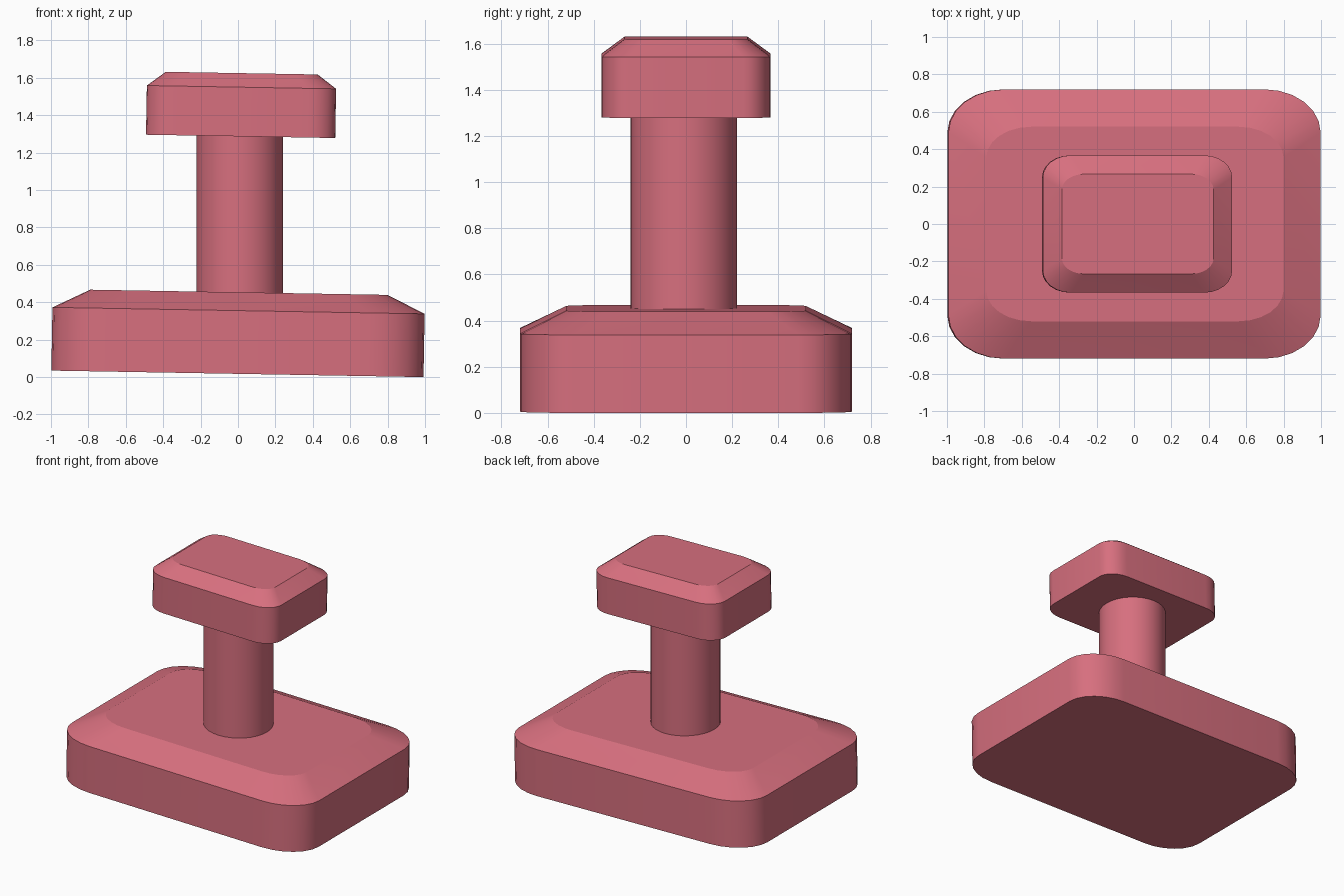
import bpy, bmesh, math

if "Cube" in bpy.data.objects:
    bpy.data.objects.remove(bpy.data.objects["Cube"])

mat = bpy.data.materials.new("rose")
mat.diffuse_color = (0.68, 0.16, 0.21, 1)
mat.use_nodes = True
mat.node_tree.nodes["Principled BSDF"].inputs["Base Color"].default_value = mat.diffuse_color


def finish(obj):
    obj.data.materials.append(mat)
    bpy.ops.object.select_all(action='DESELECT')
    obj.select_set(True)
    bpy.context.view_layer.objects.active = obj
    bpy.ops.object.shade_smooth_by_angle(angle=math.radians(20))


def ring(bm, hx, hy, rx, ry, z, segs=6):
    verts = []
    for q, (sx, sy) in enumerate(((1, 1), (-1, 1), (-1, -1), (1, -1))):
        for i in range(segs + 1):
            a = math.pi / 2 * (q + i / segs)
            verts.append(bm.verts.new((sx * (hx - rx) + rx * math.cos(a),
                                       sy * (hy - ry) + ry * math.sin(a), z)))
    return verts


def bevelled_slab(name, hx, hy, rx, ry, inset, wall, height, loc):
    """Rounded slab with straight walls and a sloped upper rim."""
    bm = bmesh.new()
    rings = [ring(bm, hx, hy, rx, ry, 0),
             ring(bm, hx, hy, rx, ry, wall),
             ring(bm, hx - inset, hy - inset, rx * 0.8, ry * 0.72, height)]
    n = len(rings[0])
    for a, b in zip(rings, rings[1:]):
        for i in range(n):
            j = (i + 1) % n
            bm.faces.new((a[i], a[j], b[j], b[i]))
    bm.faces.new(rings[0][::-1])
    bm.faces.new(rings[-1])
    mesh = bpy.data.meshes.new(name)
    bm.to_mesh(mesh)
    bm.free()
    obj = bpy.data.objects.new(name, mesh)
    bpy.context.collection.objects.link(obj)
    obj.location = loc
    obj.rotation_euler.y = math.radians(1)  # slight lean to the right
    finish(obj)


# Wide base and smaller head
bevelled_slab("base", 0.995, 0.72, 0.30, 0.23, 0.20, 0.338, 0.436, (-0.003, 0, 0.0174))
bevelled_slab("head", 0.506, 0.367, 0.15, 0.117, 0.10, 0.263, 0.338, (0.014, 0, 1.287))

# Round stem joining them
bpy.ops.mesh.primitive_cylinder_add(vertices=32, radius=0.231, depth=0.92,
                                    location=(0.009, -0.009, 0.87))
stem = bpy.context.object
stem.name = "stem"
finish(stem)
